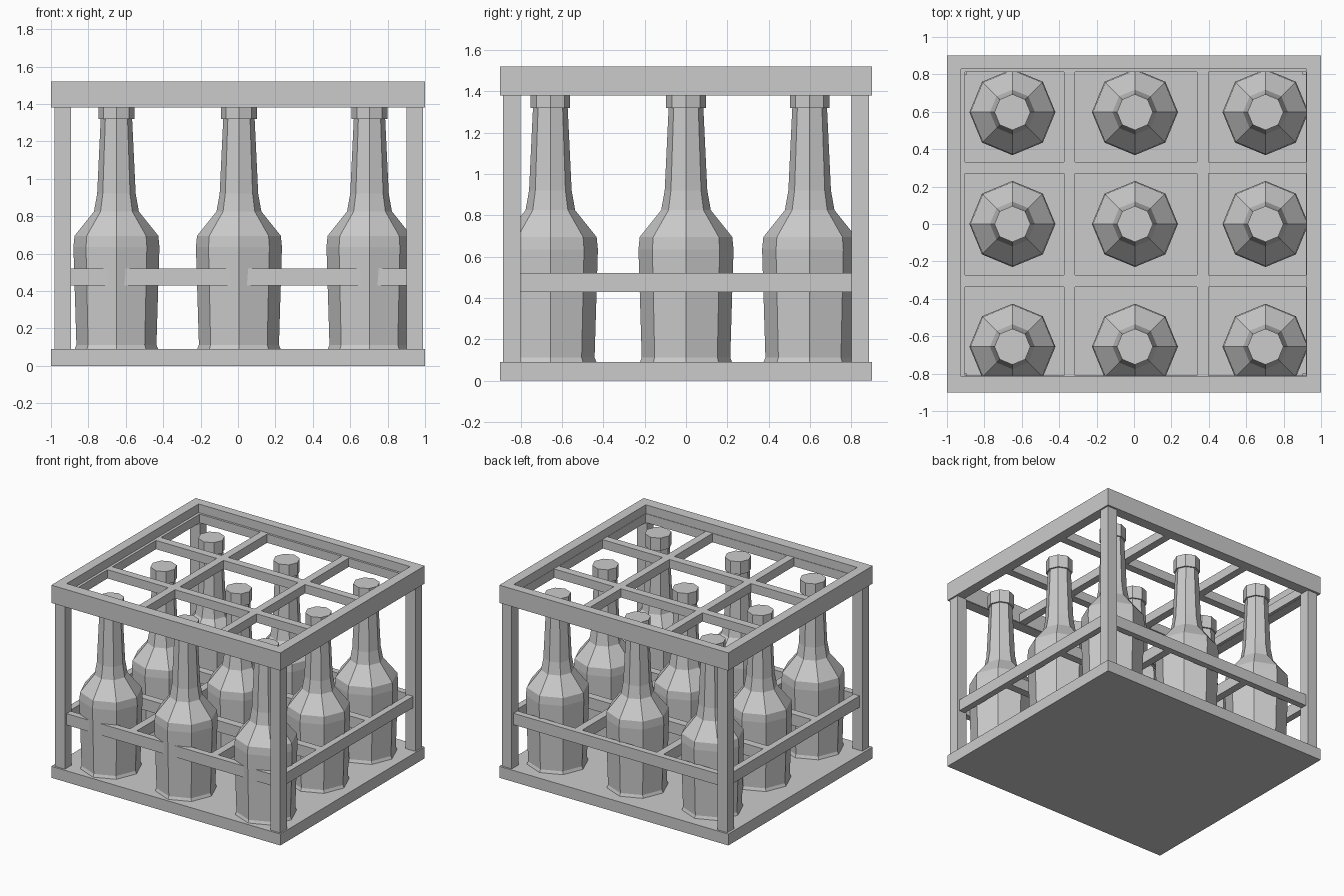
import bpy, bmesh, math

if "Cube" in bpy.data.objects:
    bpy.data.objects.remove(bpy.data.objects["Cube"])


def box(name, x0, x1, y0, y1, z0, z1):
    bm = bmesh.new()
    bmesh.ops.create_cube(bm, size=1)
    for v in bm.verts:
        v.co.x = x0 if v.co.x < 0 else x1
        v.co.y = y0 if v.co.y < 0 else y1
        v.co.z = z0 if v.co.z < 0 else z1
    me = bpy.data.meshes.new(name)
    bm.to_mesh(me)
    bm.free()
    ob = bpy.data.objects.new(name, me)
    bpy.context.collection.objects.link(ob)
    return ob


def bottle_mesh(profile, sides=8):
    bm = bmesh.new()
    rings = []
    for r, z in profile:
        rings.append([bm.verts.new((r * math.cos(2 * math.pi * i / sides),
                                    r * math.sin(2 * math.pi * i / sides), z))
                      for i in range(sides)])
    for a, b in zip(rings, rings[1:]):
        for i in range(sides):
            j = (i + 1) % sides
            bm.faces.new((a[i], a[j], b[j], b[i]))
    bm.faces.new(rings[0][::-1])
    bm.faces.new(rings[-1])
    me = bpy.data.meshes.new("bottle")
    bm.to_mesh(me)
    bm.free()
    return me


# Floor slab
box("crate_floor", -1, 1, -0.9, 0.9, 0, 0.09)

# Corner posts
for x0, x1 in ((-0.98, -0.893), (0.902, 0.988)):
    for y0, y1 in ((-0.885, -0.80), (0.80, 0.885)):
        box("corner_post", x0, x1, y0, y1, 0.09, 1.38)

# Top rim
box("rim_front", -1, 1, -0.9, -0.815, 1.38, 1.52)
box("rim_back", -1, 1, 0.83, 0.9, 1.38, 1.52)
box("rim_left", -1, -0.925, -0.815, 0.83, 1.38, 1.52)
box("rim_right", 0.922, 1, -0.815, 0.83, 1.38, 1.52)

# Divider frames: one at mid height, one inside the rim
for label, z0, z1 in (("middle", 0.43, 0.52), ("upper", 1.383, 1.452)):
    box(label + "_rail_front", -0.96, 0.97, -0.862, -0.811, z0, z1)
    box(label + "_rail_back", -0.96, 0.97, 0.813, 0.862, z0, z1)
    box(label + "_rail_left", -0.955, -0.904, -0.83, 0.83, z0, z1)
    box(label + "_rail_right", 0.92, 0.97, -0.83, 0.83, z0, z1)
    for x in (-0.345, 0.367):
        box(label + "_divider_y", x - 0.03, x + 0.03, -0.83, 0.83, z0, z1)
    for y in (-0.305, 0.30):
        box(label + "_divider_x", -0.93, 0.94, y - 0.031, y + 0.031, z0, z1)

# Eight-sided bottles with shoulder, neck and cap
bottle = bottle_mesh([(0.225, 0.085), (0.214, 0.112), (0.23, 0.635),
                      (0.224, 0.695), (0.12, 0.825), (0.103, 0.92),
                      (0.084, 1.32), (0.096, 1.32), (0.096, 1.42)])
for x in (-0.65, 0.005, 0.703):
    for y in (-0.656, 0.0, 0.598):
        ob = bpy.data.objects.new("bottle", bottle)
        ob.location = (x, y, 0)
        bpy.context.collection.objects.link(ob)
